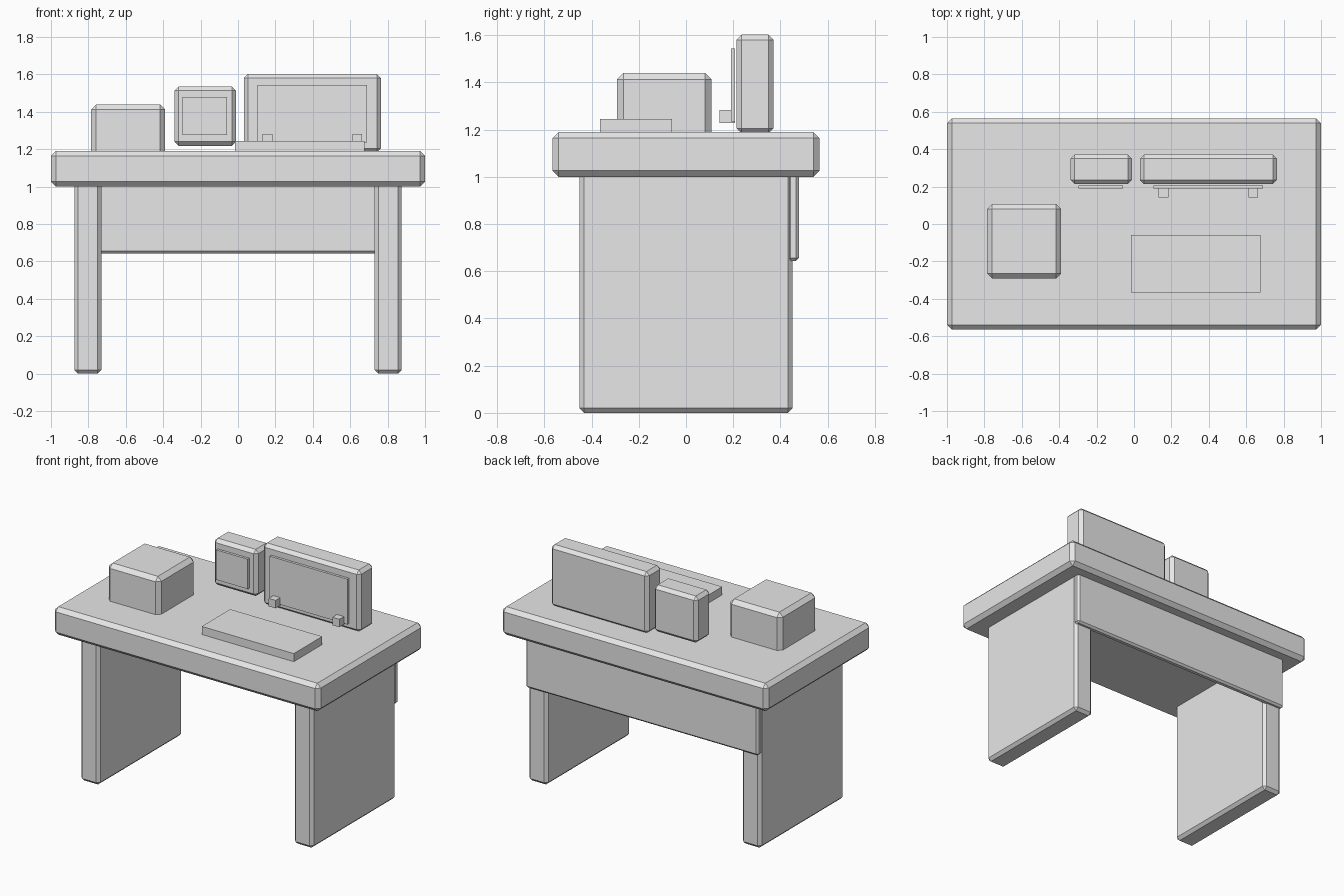
import bpy

if "Cube" in bpy.data.objects:
    bpy.data.objects.remove(bpy.data.objects["Cube"])

grey = bpy.data.materials.new("plain grey")
grey.diffuse_color = (0.8, 0.8, 0.8, 1)
grey.use_nodes = True
grey.node_tree.nodes["Principled BSDF"].inputs["Base Color"].default_value = grey.diffuse_color


def box(name, x, y, z, chamfer=0.0):
    """Axis-aligned box from min/max pairs, with an optional single-cut chamfer."""
    bpy.ops.mesh.primitive_cube_add(size=1)
    ob = bpy.context.object
    ob.name = name
    spans = (x, y, z)
    for v in ob.data.vertices:
        v.co = [lo if c < 0 else hi for c, (lo, hi) in zip(v.co, spans)]
    if chamfer:
        mod = ob.modifiers.new("chamfer", 'BEVEL')
        mod.width = chamfer
        mod.segments = 1
        mod.limit_method = 'NONE'
    ob.data.materials.append(grey)
    return ob


TOP = 1.19  # height of the work surface

# Desk: top, two slab legs and the back panel
box("desk_top", (-1, 1), (-0.565, 0.565), (1.0, TOP), 0.026)
box("left_leg", (-0.875, -0.73), (-0.452, 0.452), (0, 1.02), 0.02)
box("right_leg", (0.73, 0.875), (-0.452, 0.452), (0, 1.02), 0.02)
box("back_panel", (-0.875, 0.875), (0.43, 0.478), (0.643, 1.02), 0.013)

# Square case on the left, sunk slightly so its lower chamfer is hidden
box("desk_case", (-0.785, -0.39), (-0.292, 0.107), (1.16, 1.44), 0.027)

# Small speaker unit with its front plate
box("small_unit", (-0.34, -0.01), (0.214, 0.371), (1.218, 1.535), 0.022)
box("small_unit_plate", (-0.297, -0.06), (0.19, 0.207), (1.275, 1.478))

# Monitor with its screen plate and two knobs
box("monitor", (0.031, 0.765), (0.214, 0.371), (1.183, 1.602), 0.022)
box("screen", (0.105, 0.69), (0.19, 0.207), (1.235, 1.543))
for i, x in enumerate((0.132, 0.611)):
    box(f"monitor_knob_{i + 1}", (x, x + 0.052), (0.141, 0.207), (1.228, 1.282))

# Keyboard
box("keyboard", (-0.017, 0.675), (-0.365, -0.06), (1.18, 1.245))
